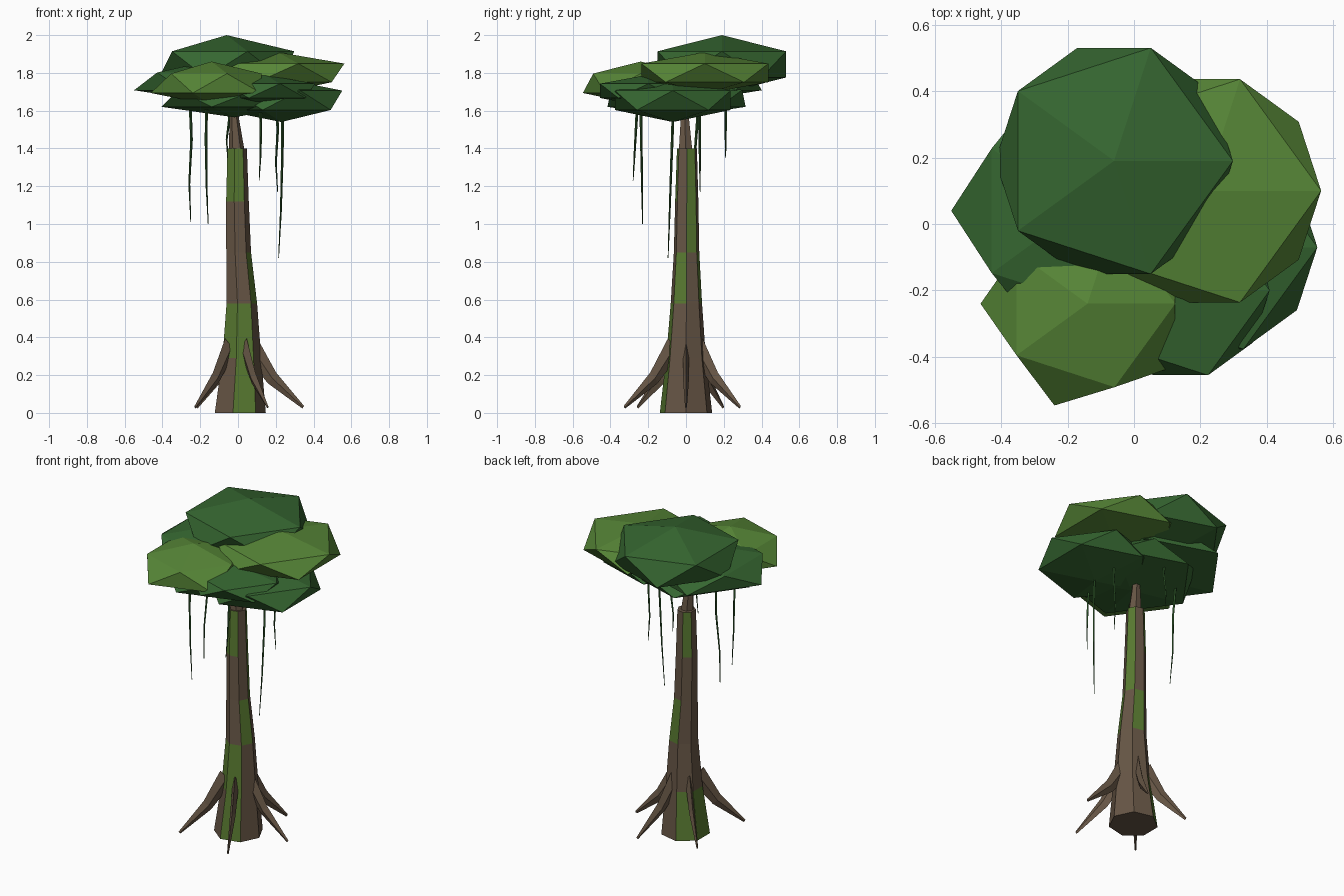
import bpy
import bmesh
import random
from math import cos, sin, pi, tau
from mathutils import Vector

random.seed(4)
cube = bpy.data.objects.get("Cube")
if cube:
    bpy.data.objects.remove(cube)


def material(name, rgb):
    mat = bpy.data.materials.new(name)
    mat.use_nodes = True
    mat.diffuse_color = (*rgb, 1)
    mat.node_tree.nodes["Principled BSDF"].inputs["Base Color"].default_value = (*rgb, 1)
    return mat


bark = material("bark brown", (0.135, 0.093, 0.06))
moss = material("moss green", (0.098, 0.195, 0.03))
leaf_dark = material("dark leaf green", (0.036, 0.133, 0.03))
leaf_light = material("light leaf green", (0.095, 0.24, 0.038))
vine_green = material("vine green", (0.024, 0.085, 0.02))


def finish(name, bm, *mats):
    bmesh.ops.recalc_face_normals(bm, faces=bm.faces)
    mesh = bpy.data.meshes.new(name)
    bm.to_mesh(mesh)
    bm.free()
    for mat in mats:
        mesh.materials.append(mat)
    obj = bpy.data.objects.new(name, mesh)
    bpy.context.collection.objects.link(obj)
    return obj


def loft(bm, rings, painted=()):
    """Bridge rings of equal length, cap both ends; painted holds (segment, side) pairs."""
    loops = [[bm.verts.new(p) for p in ring] for ring in rings]
    n = len(loops[0])
    for s in range(len(loops) - 1):
        for i in range(n):
            j = (i + 1) % n
            face = bm.faces.new((loops[s][i], loops[s][j], loops[s + 1][j], loops[s + 1][i]))
            face.material_index = int((s, i) in painted)
    bm.faces.new(loops[0][::-1])
    bm.faces.new(loops[-1])


def ring(x, y, z, r, sides):
    return [(x + r * cos(tau * i / sides), y + r * sin(tau * i / sides), z)
            for i in range(sides)]


# Trunk: seven sides, five segments, with mossy panels
trunk_rings = [(0.005, 0, 0, 0.142), (0.015, 0, 0.29, 0.108), (0.016, 0.002, 0.58, 0.085),
               (0, 0.003, 0.85, 0.069), (-0.006, 0.004, 1.12, 0.063), (-0.007, 0.005, 1.40, 0.054)]
moss_panels = {(0, 2), (0, 3), (0, 5), (1, 4), (1, 5), (2, 1), (2, 6),
               (3, 0), (4, 0), (4, 2), (4, 4), (4, 5)}
bm = bmesh.new()
loft(bm, [ring(*r, 7) for r in trunk_rings], moss_panels)
finish("trunk", bm, bark, moss)

# Thin stem carrying the crown
bm = bmesh.new()
loft(bm, [ring(-0.006, -0.002, 1.38, 0.042, 6), ring(-0.02, -0.006, 1.56, 0.025, 6),
          ring(-0.022, -0.006, 1.72, 0.015, 6)])
finish("crown_stem", bm, bark)

# Buttress roots: bent, flattened blades that taper to the ground
root_path = [(0.07, 0.35, 0.055, 0.018), (0.18, 0.185, 0.036, 0.016), (0.345, 0.03, 0.008, 0.005)]
root_tips = [(0.35, 0), (0.14, 0.29), (-0.22, 0.20), (-0.23, -0.26), (0.16, -0.33)]
for k, tip in enumerate(root_tips):
    out = Vector((*tip, 0))
    stretch = out.length / 0.35
    out.normalize()
    side = Vector((-out.y, out.x, 0))
    normal = (out * 0.6 + Vector((0, 0, 0.8)))
    rings = []
    for dist, z, tall, wide in root_path:
        c = out * dist * stretch + Vector((0, 0, z))
        rings.append([c + normal * tall, c + side * wide, c - normal * tall, c - side * wide])
    bm = bmesh.new()
    loft(bm, rings)
    low = min(v.co.z for v in bm.verts)
    for v in bm.verts:
        v.co.z = max(v.co.z, 0.02)
    finish(f"root_{k + 1}", bm, bark)

# Crown: squashed icosahedra; x, y, z, radius, half height, upper ring scale
clumps = {
    "top_clump": (-0.06, 0.19, 1.845, 0.40, 0.155, 1.0, leaf_dark),
    "front_right_clump": (-0.14, -0.24, 1.745, 0.36, 0.115, 0.82, leaf_light),
    "left_clump": (0.21, 0.10, 1.80, 0.395, 0.11, 1.0, leaf_light),
    "right_clump": (-0.17, 0.04, 1.755, 0.425, 0.105, 0.84, leaf_dark),
    "lower_left_clump": (0.23, -0.07, 1.655, 0.36, 0.115, 1.0, leaf_dark),
    "lower_middle_clump": (-0.02, -0.05, 1.665, 0.43, 0.10, 0.95, leaf_dark),
    "front_left_clump": (0.14, -0.20, 1.705, 0.30, 0.085, 1.0, leaf_dark),
}
for name, (x, y, z, r, h, upper, mat) in clumps.items():
    bm = bmesh.new()
    bmesh.ops.create_icosphere(bm, subdivisions=1, radius=1)
    for v in bm.verts:
        spread = r * (upper if v.co.z > 0 else 1)
        v.co = Vector((x + v.co.x * spread, y + v.co.y * spread, z + v.co.z * h))
    finish(name, bm, mat)

# Hanging vines: top x, y, then tip x, y, z
vines = [(-0.255, 0.07, -0.25, 0.02, 1.01), (-0.165, -0.24, -0.158, -0.23, 1.0),
         (0.115, -0.255, 0.112, -0.28, 1.23), (0.235, -0.065, 0.215, -0.095, 0.82),
         (0.20, 0.07, 0.21, 0.075, 1.17), (-0.05, 0.21, -0.055, 0.21, 1.35)]
for k, (x, y, tx, ty, tz) in enumerate(vines):
    bm = bmesh.new()
    rings = []
    for t, r in ((0, 0.008), (0.35, 0.007), (0.7, 0.005), (1, 0.002)):
        bend = 0.008 * sin(t * pi) * random.choice((-1, 1))
        rings.append(ring(x + (tx - x) * t + bend, y + (ty - y) * t, 1.68 + (tz - 1.68) * t, r, 4))
    loft(bm, rings)
    finish(f"vine_{k + 1}", bm, vine_green)
